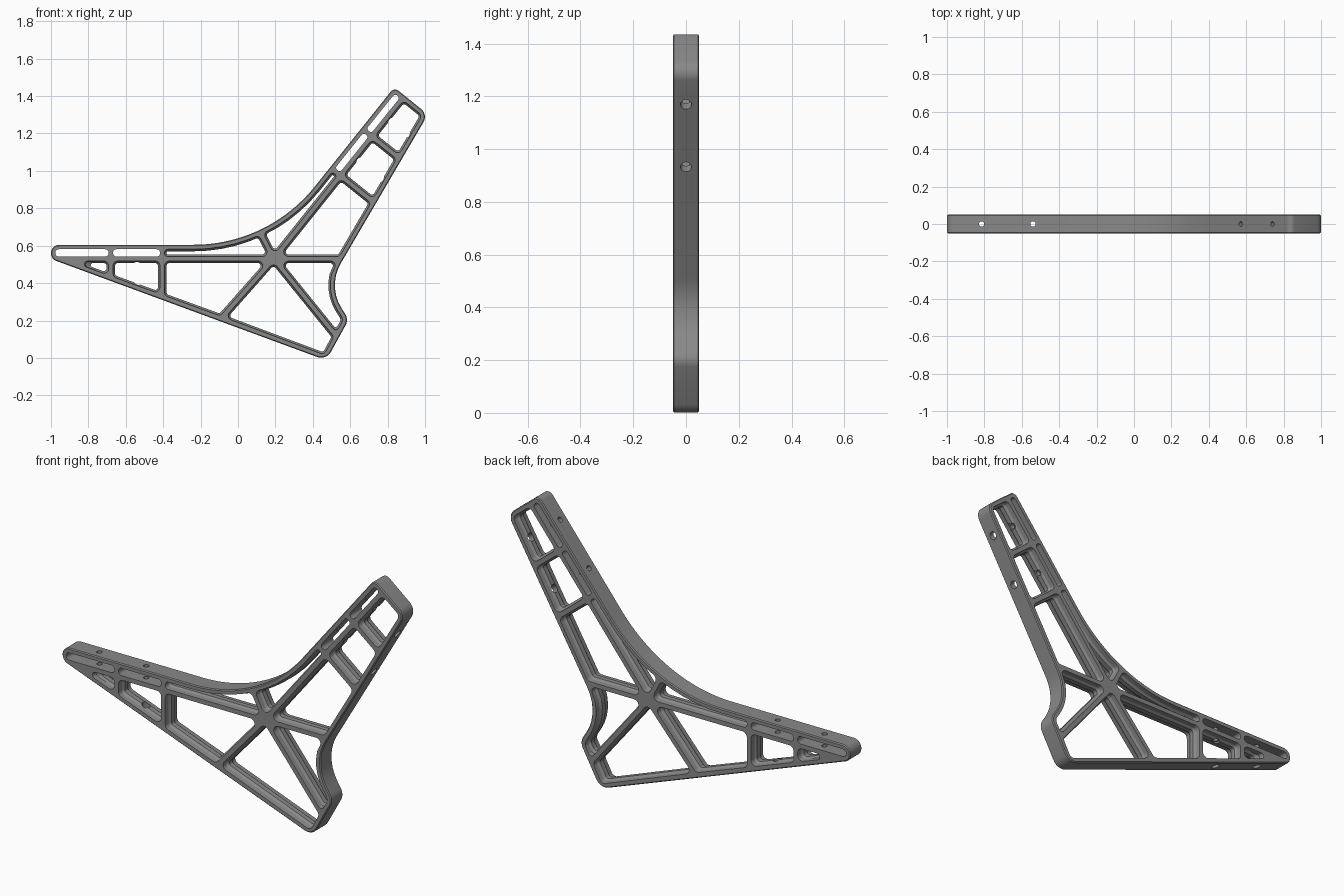
import bpy, bmesh, math
from mathutils import Vector
from mathutils.geometry import tessellate_polygon

if "Cube" in bpy.data.objects:
    bpy.data.objects.remove(bpy.data.objects["Cube"])

RIM, RIB = 0.024, 0.012      # wall widths: outer rim, half of an inner rib
FLANGE = 0.011               # extra width of the central flange
HALF = 0.05                  # half thickness of the bracket

metal = bpy.data.materials.new("grey_metal")
metal.diffuse_color = (0.25, 0.25, 0.25, 1)
metal.use_nodes = True
metal.node_tree.nodes["Principled BSDF"].inputs["Base Color"].default_value = metal.diffuse_color


def fillet(pts, radii, seg=7, closed=True):
    """Round the corners of a 2D polygon; slight bends are kept."""
    out, n = [], len(pts)
    for i, p in enumerate(pts):
        if not closed and i in (0, n - 1):
            out.append(p)
            continue
        a, b = pts[i - 1] - p, pts[(i + 1) % n] - p
        la, lb = a.length, b.length
        a, b = a / la, b / lb
        inner = math.acos(max(-1, min(1, a.dot(b))))
        r = radii[i] if isinstance(radii, list) else radii
        if math.pi - inner < math.radians(25) or r <= 0:
            out.append(p)
            continue
        t = r / math.tan(inner / 2)
        if not isinstance(radii, list):
            t = min(t, 0.46 * la, 0.46 * lb)
        r = t * math.tan(inner / 2)
        c = p + (a + b).normalized() * (r / math.sin(inner / 2))
        s, e = p + a * t - c, p + b * t - c
        a0 = math.atan2(s.y, s.x)
        da = math.atan2(s.x * e.y - s.y * e.x, s.dot(e))
        k = 24 if r > 0.5 else seg
        out += [c + r * Vector((math.cos(a0 + da * j / k), math.sin(a0 + da * j / k)))
                for j in range(k + 1)]
    return out


def inset(pts, widths):
    """Move every edge of a counter-clockwise polygon inward by its own width."""
    out, n = [], len(pts)
    for i, p in enumerate(pts):
        d1 = (p - pts[i - 1]).normalized()
        d2 = (pts[(i + 1) % n] - p).normalized()
        w1, w2 = widths[i - 1], widths[i]
        cr = d1.x * d2.y - d1.y * d2.x
        if abs(cr) < 1e-3:
            out.append(p + Vector((-d1.y, d1.x)) * w1)
        else:
            out.append(p + (d2 * w1 - d1 * w2) / cr)
    return out


def skin(bm, rings):
    """Wall through rings of 3D points; returns the first and last vertex loops."""
    vs = [[bm.verts.new(p) for p in ring] for ring in rings]
    n = len(vs[0])
    for a, b in zip(vs, vs[1:]):
        for i in range(n):
            bm.faces.new((a[i], a[(i + 1) % n], b[(i + 1) % n], b[i]))
    return vs[0], vs[-1]


def flat(y, pts):
    return [Vector((p.x, y, p.y)) for p in pts]


def finish(bm, name):
    bmesh.ops.recalc_face_normals(bm, faces=bm.faces[:])
    me = bpy.data.meshes.new(name)
    bm.to_mesh(me)
    bm.free()
    me.materials.append(metal)
    ob = bpy.data.objects.new(name, me)
    bpy.context.collection.objects.link(ob)
    return ob


# Outer wall with a small edge chamfer
corners = [(-1, .529, .044), (.472, -.013, .06), (.592, .205, .06), (.479, .385, .23),
           (1.016, 1.302, .055), (.835, 1.447, .03), (.161, .605, .83), (-1, .605, .044)]
outline = fillet([Vector(c[:2]) for c in corners], [c[2] for c in corners])
small = inset(outline, [0.005] * len(outline))
bm = bmesh.new()
loops = [skin(bm, [flat(-HALF, small), flat(-HALF + .005, outline),
                   flat(HALF - .005, outline), flat(HALF, small)])]

# Junctions of the ribs and the rim
HUB, A1, A2, A3 = (.191, .53), (.547, .975), (.715, 1.185), (.89, 1.403)
E1, E2, TOP = (.492, 1.019), (.66, 1.229), (.835, 1.447)
R0, R1, R2, R3 = (.564, .53), (.736, .824), (.873, 1.059), (1.016, 1.302)
L1, L2, B1, B2 = (-.405, .53), (-.68, .53), (-.405, .312), (-.68, .412)
B0, FOOT, S0 = (-.10, .201), (.472, -.013), (.535, .105)


def sweep(deg):
    """Point on the big inner curve."""
    a = math.radians(deg)
    return (-.238 + .83 * math.sin(a), 1.435 - .83 * math.cos(a))


bend = fillet([Vector(p) for p in (S0, (.592, .205), (.479, .385), R0)], [0, .06, .23, 0], 7, False)
bend = [tuple(p) for p in bend[1:-1] if p.y < .455]

# Each pocket: corners in order, the set of rim edges, flange width
pockets = [
    ([(-1, .53), L2, (-.68, .605), (-1, .605)], {2, 3}, 0),
    ([L2, L1, (-.405, .605), (-.68, .605)], {2}, 0),
    ([A1, A2, E2, E1], {2}, 0),
    ([A2, A3, TOP, E2], {1, 2}, 0),
    ([L1, HUB] + [sweep(d) for d in (25, 20, 15, 10, 5, 0)] + [(-.405, .605)],
     set(range(2, 8)), FLANGE),
    ([HUB, A1, E1] + [sweep(d) for d in (51.3, 46, 41, 36, 31, 25)], set(range(2, 8)), FLANGE),
    ([HUB, R0, R1, A1], {1}, FLANGE),
    ([A1, R1, R2, A2], {1}, FLANGE),
    ([A2, R2, R3, A3], {1, 2}, FLANGE),
    ([HUB, S0] + bend + [R0], set(range(1, len(bend) + 2)), FLANGE),
    ([HUB, B0, FOOT, S0], {1, 2}, FLANGE),
    ([L1, B1, B0, HUB], {1}, FLANGE),
    ([L2, B2, B1, L1], {1}, FLANGE),
    ([(-1.003, .53), B2, L2], {0}, FLANGE),
]
levels = [(-HALF, 0), (-.025, .2), (-.013, 1), (.013, 1), (.025, .2), (HALF, 0)]
for pts, rim, fl in pockets:
    pts = [Vector(p) for p in pts]
    walls = [RIM if i in rim else RIB for i in range(len(pts))]
    rings = []
    for y, f in levels:
        rings.append(flat(y, fillet(inset(pts, [w + f * fl for w in walls]), .026 - f * fl)))
    loops.append(skin(bm, rings))

# Front and back faces between the outline and the pockets
for side in (0, 1):
    cap = [loop[side] for loop in loops]
    verts = [v for loop in cap for v in loop]
    flat_loops = [[Vector((v.co.x * 10, v.co.z * 10, 0)) for v in loop] for loop in cap]
    for tri in tessellate_polygon(flat_loops):
        if len(set(tri)) == 3:
            bm.faces.new([verts[i] for i in tri])
body = finish(bm, "bracket_frame")

# Screw holes: narrow through the top wall, wide access bore from the other side
bm = bmesh.new()
slant = Vector((.78, 0, -.625)).normalized()
down = Vector((0, 0, -1))
side_axis = Vector((0, 1, 0))
for start, d in (((-.815, 0, .605), down), ((-.54, 0, .605), down),
                 ((.57, 0, 1.116), slant), ((.74, 0, 1.328), slant)):
    u = d.cross(side_axis)
    rings = []
    for r, t in ((.014, -.05), (.014, .087), (.021, .088), (.021, .42)):
        c = Vector(start) + d * t
        rings.append([c + (u * math.cos(a) + side_axis * math.sin(a)) * r
                      for a in (math.tau * (k + .5) / 20 for k in range(20))])
    for end in skin(bm, rings):
        bm.faces.new(end)
cutter = finish(bm, "hole_cutter")
cutter.hide_render = True

# Drill the holes with the first solver that gives a sound result
base_count = len(body.data.polygons)
for solver in ('EXACT', 'MANIFOLD', 'FLOAT'):
    mod = body.modifiers.new("drill", 'BOOLEAN')
    mod.operation, mod.solver, mod.object = 'DIFFERENCE', solver, cutter
    bpy.context.view_layer.update()
    deps = bpy.context.evaluated_depsgraph_get()
    drilled = bpy.data.meshes.new_from_object(body.evaluated_get(deps))
    body.modifiers.clear()
    xs = [v.co.x for v in drilled.vertices]
    if len(drilled.polygons) > base_count and max(xs) - min(xs) < 2.02:
        body.data = drilled
        break
bpy.data.objects.remove(cutter)

bpy.ops.object.select_all(action='DESELECT')
body.select_set(True)
bpy.context.view_layer.objects.active = body
bpy.ops.object.shade_smooth_by_angle(angle=math.radians(25))
